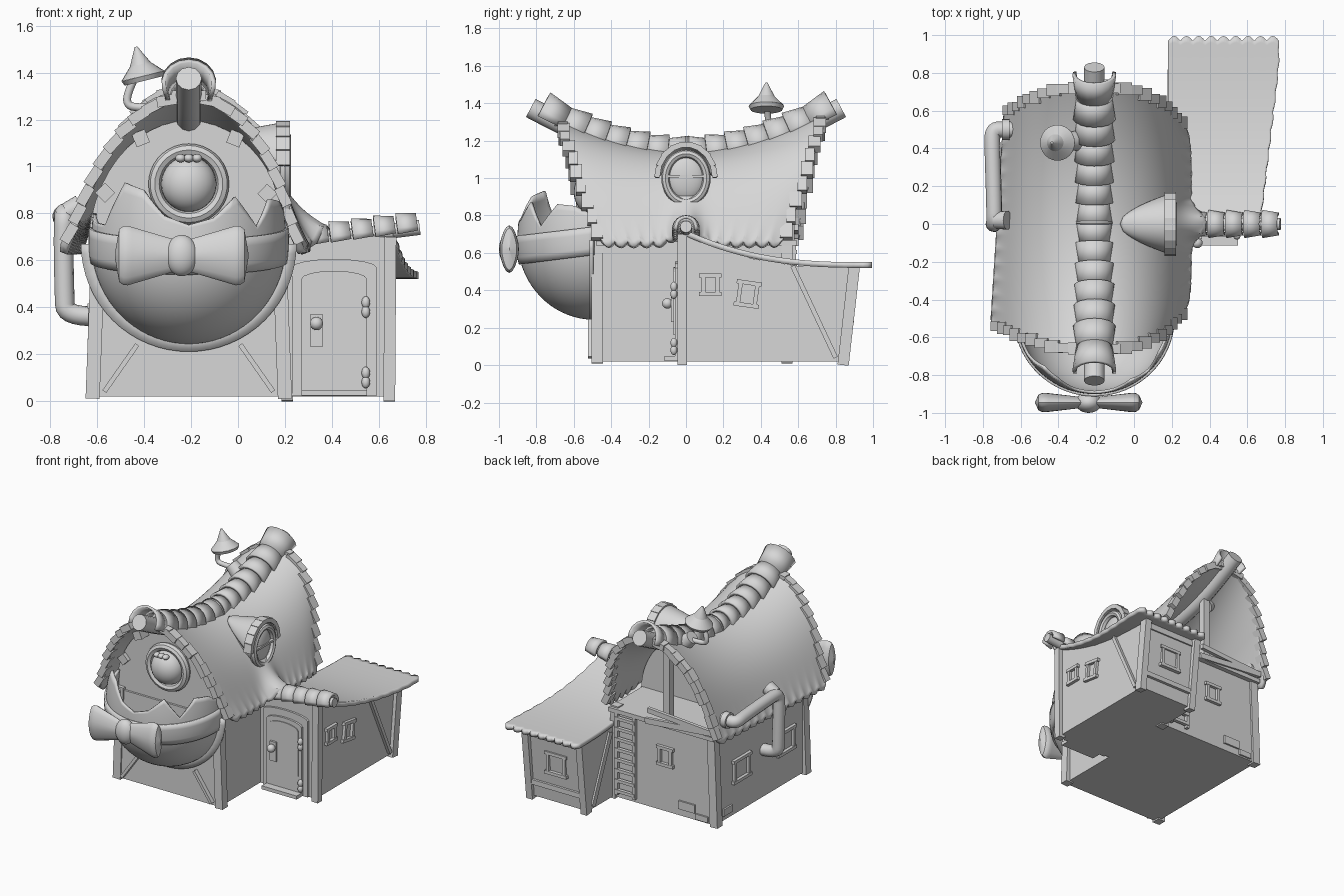
import bpy, bmesh
from math import sin, cos, pi, sqrt, radians, atan2, exp
from mathutils import Vector, Matrix, Euler

old = bpy.data.objects.get("Cube")
if old:
    bpy.data.objects.remove(old)

GREY = (0.68, 0.68, 0.68, 1)
plaster = bpy.data.materials.new("plain_grey")
plaster.use_nodes = True
plaster.diffuse_color = GREY
plaster.node_tree.nodes["Principled BSDF"].inputs["Base Color"].default_value = GREY
made = []
CX = -0.21  # centre line of the main house


def finish(name, bm, thick=0):
    bmesh.ops.recalc_face_normals(bm, faces=bm.faces)
    me = bpy.data.meshes.new(name)
    bm.to_mesh(me)
    bm.free()
    me.materials.append(plaster)
    ob = bpy.data.objects.new(name, me)
    bpy.context.collection.objects.link(ob)
    if thick:
        mod = ob.modifiers.new("thickness", "SOLIDIFY")
        mod.thickness, mod.offset = thick, 0
    made.append(ob)


def boxes(name, items, M=Matrix()):
    """One object from boxes given as (centre, size, optional rotation in degrees)."""
    bm = bmesh.new()
    for c, s, *r in items:
        rot = Euler([radians(a) for a in (r[0] if r else (0, 0, 0))]).to_matrix().to_4x4()
        bmesh.ops.create_cube(bm, size=1, matrix=M @ Matrix.Translation(c) @ rot @ Matrix.Diagonal((*s, 1)))
    finish(name, bm)


def between(p0, p1):
    p0, p1 = Vector(p0), Vector(p1)
    d = p1 - p0
    return Matrix.Translation((p0 + p1) / 2) @ d.to_track_quat('Z', 'Y').to_matrix().to_4x4(), d.length


def beam(name, p0, p1, w, d):
    M, n = between(p0, p1)
    boxes(name, [((0, 0, 0), (w, d, n))], M)


def cone(name, p0, p1, r0, r1, n=20):
    M, h = between(p0, p1)
    bm = bmesh.new()
    bmesh.ops.create_cone(bm, cap_ends=True, segments=n, radius1=r0, radius2=r1, depth=h, matrix=M)
    finish(name, bm)


def ball(name, c, s):
    bm = bmesh.new()
    bmesh.ops.create_uvsphere(bm, u_segments=28, v_segments=16, radius=1,
                              matrix=Matrix.Translation(c) @ Matrix.Diagonal((*s, 1)))
    finish(name, bm)


def prism(name, pts, vec):
    bm = bmesh.new()
    f = bm.faces.new([bm.verts.new(p) for p in pts])
    top = bmesh.ops.extrude_face_region(bm, geom=[f])["geom"]
    bmesh.ops.translate(bm, vec=vec, verts=[v for v in top if isinstance(v, bmesh.types.BMVert)])
    finish(name, bm)


def surface(name, fn, nu, nv, thick=0):
    bm = bmesh.new()
    g = [[bm.verts.new(fn(i / nu, j / nv)) for j in range(nv + 1)] for i in range(nu + 1)]
    for i in range(nu):
        for j in range(nv):
            bm.faces.new((g[i][j], g[i + 1][j], g[i + 1][j + 1], g[i][j + 1]))
    bmesh.ops.remove_doubles(bm, verts=bm.verts, dist=0.0002)
    finish(name, bm, thick)


def half_tile(name, p0, p1, r0, r1):
    """Curved ridge tile, open underneath."""
    M, n = between(p0, p1)

    def fn(u, v):
        a, r = -0.25 + (pi + 0.5) * u, r0 + (r1 - r0) * v
        return M @ Vector((r * cos(a), r * sin(a), (v - 0.5) * n))
    surface(name, fn, 10, 1, 0.018)


def tube(name, pts, r):
    cu = bpy.data.curves.new(name, "CURVE")
    cu.dimensions, cu.bevel_depth, cu.bevel_resolution, cu.use_fill_caps = "3D", r, 4, True
    sp = cu.splines.new("NURBS")
    sp.points.add(len(pts) - 1)
    for p, co in zip(sp.points, pts):
        p.co = (*co, 1)
    sp.use_endpoint_u, sp.order_u, sp.resolution_u = True, 3, 6
    ob = bpy.data.objects.new(name, cu)
    bpy.context.collection.objects.link(ob)
    bpy.ops.object.select_all(action="DESELECT")
    ob.select_set(True)
    bpy.context.view_layer.objects.active = ob
    bpy.ops.object.convert(target="MESH")
    ob = bpy.context.view_layer.objects.active
    ob.data.materials.clear()
    ob.data.materials.append(plaster)
    made.append(ob)


def ring(name, c, a, b, r, side):
    """Oval ring facing the front, or facing the left side."""
    def fn(u, v):
        q, w = 2 * pi * u, 2 * pi * v
        x, z, y = (a + r * cos(w)) * cos(q), (b + r * cos(w)) * sin(q), r * 1.2 * sin(w)
        return Vector(c) + Vector((y, x, z) if side else (x, y, z))
    surface(name, fn, 36, 8)


# Main walls, corner posts and front braces
boxes("main_walls", [((CX, 0.03, 0.34), (0.82, 1.05, 0.64))])
for s in (-1, 1):
    for y, tag in ((-0.475, "front"), (0.54, "back")):
        beam(f"{tag}_post", (CX + 0.41 * s, y, 0.01), (CX + 0.385 * s, y, 0.68), 0.06, 0.06)
    beam("front_brace", (CX + 0.36 * s, -0.5, 0.04), (CX + 0.22 * s, -0.5, 0.24), 0.05, 0.02)
surface("bowl_support", lambda u, v: Vector((CX - (0.38 + 0.08 * v) * cos(pi * u),
        -0.505, 0.67 - (0.38 + 0.08 * v) * sin(pi * u))), 32, 1, 0.02)


# Saddle-shaped roof
def ridge(y):
    return 1.13 + 0.37 * y * y


def roof(u, v):
    u, v = 2 * u - 1, 2 * v - 1
    k = abs(u)
    t = cos(k * pi / 2)
    y = 0.03 + v * (0.48 + 0.22 * t + 0.08 * max(-u, 0) ** 3 + 0.015 * abs(sin(u * 8 * pi)) * v ** 20)
    x = 0.44 * sin(k * pi / 2) + 0.06 * k ** 8
    z = 0.66 + t * (ridge(y) - 0.66) - 0.03 * abs(sin(v * 7 * pi)) * k ** 20
    if u < 0:  # right slope spreads towards the front
        return Vector((CX - x * (1 - 0.07 * v * k), y, z))
    swell = k ** 6 * exp(-(y / 0.075) ** 2)  # left slope swells over the annex ridge
    return Vector((CX + x * (1 - 0.06 * v ** 8 * k) + 0.09 * swell, y, z + 0.09 * swell))


surface("main_roof", roof, 96, 112, 0.035)
for v, tag in ((0.006, "front"), (0.994, "back")):
    tiles = []
    for i in range(22):
        u = 0.03 + 0.94 * i / 21
        d = roof(u + 0.015, v) - roof(u - 0.015, v)
        d.y = 0
        n = Vector((-d.z, 0, d.x)).normalized()
        a = -atan2(d.z, d.x) * 180 / pi
        tiles.append((roof(u, v) + n * 0.004, (0.085, 0.05 + 0.015 * (i % 2), 0.045),
                      (0, a + (7 if u < 0.5 else -7), 0)))
    boxes(f"{tag}_edge_tiles", tiles)


def gable(name, y, depth):
    pts = []
    for i in range(25):
        a = (i / 24 - 0.5) * pi
        pts.append((CX + 0.43 * sin(a), y, 0.64 + cos(a) * (ridge(y) - 0.66)))
    prism(name, pts, (0, depth, 0))


gable("front_gable", -0.48, 0.05)
gable("back_gable", 0.15, 0.05)
for u in (0.16, 0.33, 0.67, 0.84):
    p = roof(u, 0.06) + Vector(((0.5 - u) * 0.14, 0, -0.045))
    boxes("purlin_end", [((p.x, (p.y - 0.45) / 2, p.z), (0.06, abs(p.y + 0.45), 0.06), (0, (u - 0.5) * 130, 0))])
tube("ridge_beam", [(CX, y / 10, ridge(y / 10) - 0.01) for y in (-8.3, -6, -4, -2, 0, 2, 4, 6, 8.3)], 0.055)
N = 14
for i in range(N):
    y0 = -0.78 + 1.56 * i / N
    y1 = y0 + 0.125
    grow = 0.066 + 0.03 * abs(y0 + 0.055)
    inward = (i < N / 2) != (i in (0, N - 1))
    r0, r1 = (grow, grow + 0.02) if inward else (grow + 0.02, grow)
    half_tile("ridge_tile", (CX, y0, ridge(y0)), (CX, y1, ridge(y1)), r0, r1)

# Round front window
ring("front_window_frame", (CX, -0.5, 0.925), 0.145, 0.145, 0.027, False)
ball("front_window_glass", (CX, -0.5, 0.925), (0.118, 0.1, 0.118))
for dx in (-0.035, 0, 0.035):
    ball("window_bead", (CX + dx, -0.575, 1.035), (0.022, 0.025, 0.018))

# Broken eggshell bowl with ribbon and bow
RIM = [0.8, 0.76, 0.75, 0.93, 0.9, 0.79, 0.75, 0.78, 0.87, 0.74, 0.86, 0.85, 0.8]
CZ, R = 0.67, 0.42


def on_shell(a, z, r):
    drop = (z - CZ) * (0.6 if z > CZ else 1)
    q = sqrt(max(r * r - drop * drop, 0))
    return Vector((CX - 0.97 * q * cos(a), -0.49 - 0.96 * q * sin(a), z))


def shell(u, v):
    k = min(int(u * 12), 11)
    top = RIM[k] + (RIM[k + 1] - RIM[k]) * (u * 12 - k)
    lat = -pi / 2 * (1 - v / 0.75)
    z = CZ + R * sin(lat) if v < 0.75 else CZ + (top - CZ) * (v - 0.75) * 4
    return on_shell(u * pi, z, R)


surface("eggshell_bowl", shell, 48, 24, 0.015)
surface("ribbon", lambda u, v: on_shell(u * pi, 0.59 - 0.05 * sin(u * pi) + 0.15 * v, R + 0.012), 40, 4, 0.016)
BOW = Vector((-0.24, -0.945, 0.62))
for s in (-1, 1):
    def lobe(u, v):
        k = min(u / 0.8, 1)
        end = 1 if u < 0.8 else sqrt(max(1 - ((u - 0.8) / 0.2) ** 2, 0))
        a = 2 * pi * v
        h = (0.06 + 0.06 * k) * (0.45 + 0.55 * end) * (u < 1)
        d = (0.028 + 0.024 * k) * end
        return BOW + Vector((s * (0.03 + 0.255 * u), d * sin(a), h * cos(a) + 0.008 * cos(3 * a)))
    surface("bow_lobe", lobe, 14, 20)
ball("bow_knot", BOW, (0.07, 0.055, 0.088))


# Dormer on the left slope
def hood(u, v):
    a, w = pi * v, u ** 0.6
    return Vector((-0.07 + 0.27 * u, 0.155 * w * cos(a), 1.13 - 0.13 * u + 0.18 * u * sin(a)))


surface("dormer_hood", hood, 14, 24, 0.02)
boxes("hood_tiles", [(hood(0.97, (i + 0.5) / 9), (0.06, 0.062, 0.03), ((i + 0.5) * 20 - 90, 0, 0))
                     for i in range(9)])
cone("dormer_barrel", (0, 0, 1), (0.185, 0, 1), 0.12, 0.12, 28)
ring("dormer_frame", (0.2, 0, 1), 0.11, 0.13, 0.022, True)
ball("dormer_glass", (0.18, 0, 1), (0.04, 0.1, 0.118))
boxes("dormer_bar", [((0.215, 0, 1.01), (0.02, 0.19, 0.015))])

# Annex with its swept roof
side = [(-0.03, 0.02), (0.85, 0.02), (0.9, 0.53), (0.6, 0.53), (0.35, 0.57), (0.15, 0.64), (-0.03, 0.7)]
prism("annex_walls", [(0.19, y, z) for y, z in side], (0.455, 0, 0))


def annex_roof(u, v):
    x = 0.18 + u * (0.48 + 0.12 * v - 0.02 * v ** 12 + 0.008 * abs(sin(v * 30)))
    y = 0.97 * v + 0.025 * abs(sin(u * 9 * pi)) * v ** 20
    return Vector((x, y - 0.03 * (1 - v), 0.535 + 0.185 * (1 - v) ** 2.6))


surface("annex_roof", annex_roof, 54, 40, 0.03)
path = [(0.3 + 0.095 * i, 0, 0.68 + 0.012 * i) for i in range(6)]
tube("annex_ridge_beam", path, 0.032)
for p, q in zip(path[:-1], path[1:]):
    half_tile("annex_ridge_tile", p, Vector(q) - Vector((0.01, 0, 0)), 0.066, 0.052)
beam("annex_front_post", (0.645, -0.02, 0), (0.65, -0.02, 0.7), 0.05, 0.05)
beam("annex_back_post", (0.645, 0.84, 0), (0.645, 0.9, 0.53), 0.05, 0.06)
beam("annex_inner_post", (0.21, 0.84, 0), (0.21, 0.9, 0.53), 0.05, 0.06)
beam("annex_side_brace", (0.647, 0.8, 0.04), (0.647, 0.57, 0.53), 0.04, 0.025)
beam("annex_inner_brace", (0.19, 0.8, 0.04), (0.19, 0.6, 0.5), 0.025, 0.04)
boxes("annex_back_rail", [((0.425, 0.865, 0.13), (0.42, 0.03, 0.035)), ((0.425, 0.89, 0.49), (0.42, 0.03, 0.035))])


# Door
def arch(name, w, z0, z1, y):
    pts = [(0.41 - w, y, z0), (0.41 + w, y, z0)]
    pts += [(0.41 + w * cos(a * pi / 8), y, z1 + 0.035 * sin(a * pi / 8)) for a in range(9)]
    prism(name, pts, (0, 0.03, 0))


arch("door_surround", 0.18, 0.021, 0.57, -0.045)
arch("door_leaf", 0.14, 0.04, 0.52, -0.06)
arch("door_panel", 0.115, 0.16, 0.49, -0.066)
boxes("door_step", [((0.41, -0.07, 0.035), (0.28, 0.09, 0.025))])
boxes("handle_plate", [((0.335, -0.07, 0.3), (0.05, 0.02, 0.14))])
ball("door_knob", (0.335, -0.1, 0.33), (0.028, 0.028, 0.028))
for z in (0.1, 0.4):
    for dz in (-0.02, 0.02):
        ball("hinge", (0.545, -0.065, z + dz), (0.018, 0.018, 0.026))


# Small windows: position, turn about z, lean, width, height
def window(p, turn, lean, w, h):
    M = Matrix.Translation(p) @ Matrix.Rotation(radians(turn), 4, "Z") @ Matrix.Rotation(radians(lean), 4, "Y")
    bars = [((s * w / 2, 0, 0), (0.022, 0.03, h)) for s in (-1, 1)]
    bars += [((0, 0, s * h / 2), (w + 0.045, 0.035, 0.022)) for s in (-1, 1)]
    boxes("window_frame", bars, M)


window((0.65, 0.13, 0.43), 90, 0, 0.075, 0.1)
window((0.65, 0.33, 0.38), 90, 8, 0.09, 0.12)
window((0.42, 0.88, 0.31), 180, 0, 0.13, 0.14)
window((CX - 0.02, 0.56, 0.42), 180, 0, 0.09, 0.12)
window((CX - 0.415, 0.26, 0.33), 270, 0, 0.16, 0.15)
window((CX - 0.415, -0.25, 0.33), 270, 0, 0.16, 0.15)
boxes("wall_stones", [((-0.4, 0.555, 0.1), (0.13, 0.025, 0.06)), ((-0.52, 0.555, 0.05), (0.1, 0.025, 0.04)),
                      ((-0.62, 0.42, 0.08), (0.025, 0.1, 0.05))])

# Rear balcony, post and ladder
boxes("balcony_floor", [((CX, 0.38, 0.655), (0.84, 0.42, 0.03))])
boxes("balcony_boards", [((-0.36, 0.59, 0.68), (0.54, 0.025, 0.04), (0, 5, 0)),
                         ((-0.36, 0.59, 0.72), (0.5, 0.025, 0.035), (0, -4, 0))])
beam("gable_post", (CX, 0.5, 0.65), (CX, 0.5, 1.2), 0.05, 0.05)
boxes("ladder", [((x, 0.575, 0.35), (0.022, 0.025, 0.6)) for x in (0.01, 0.15)]
      + [((0.08, 0.58, 0.08 + 0.075 * i), (0.16, 0.025, 0.022)) for i in range(8)])

# Stove pipe on the right wall and capped chimney
tube("stove_pipe", [(-0.6, 0.5, 0.78), (-0.69, 0.5, 0.78), (-0.75, 0.5, 0.78), (-0.75, 0.4, 0.79), (-0.74, 0.1, 0.8),
                    (-0.74, 0, 0.8), (-0.745, 0, 0.7), (-0.74, 0, 0.45), (-0.735, 0, 0.36), (-0.6, 0, 0.36)], 0.042)
cone("pipe_flange", (-0.7, 0.5, 0.78), (-0.66, 0.5, 0.78), 0.055, 0.055)
cone("pipe_stub", (-0.73, 0.02, 0.8), (-0.67, 0.02, 0.83), 0.045, 0.05)
cone("chimney_pot", (-0.26, 0.44, 1.18), (-0.36, 0.44, 1.27), 0.06, 0.045)
tube("chimney_pipe", [(-0.33, 0.44, 1.25), (-0.42, 0.44, 1.25), (-0.475, 0.44, 1.26), (-0.47, 0.44, 1.32),
                      (-0.43, 0.43, 1.4)], 0.017)
cone("chimney_cap", (-0.405, 0.43, 1.385), (-0.417, 0.43, 1.435), 0.095, 0.045, 24)
cone("chimney_cap_tip", (-0.417, 0.43, 1.435), (-0.435, 0.43, 1.51), 0.045, 0.006, 24)
cone("chimney_cap_rim", (-0.4, 0.43, 1.365), (-0.405, 0.43, 1.385), 0.085, 0.095, 24)

# Smooth curved parts, keep edges crisp
bpy.ops.object.select_all(action="DESELECT")
for ob in made:
    ob.select_set(True)
bpy.context.view_layer.objects.active = made[0]
bpy.ops.object.shade_smooth_by_angle(angle=radians(35))
